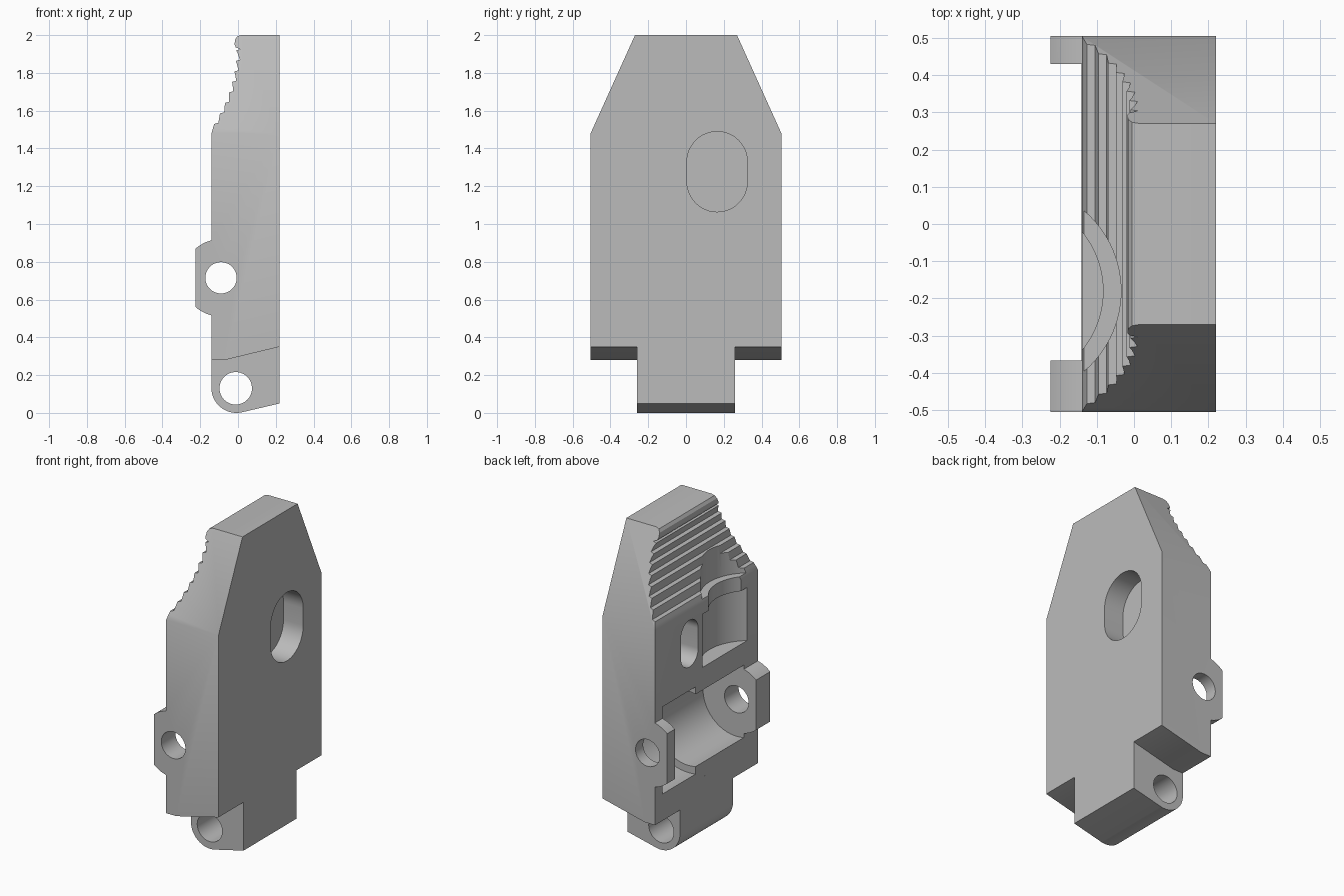
import bpy, bmesh
from math import cos, sin, pi, radians

if "Cube" in bpy.data.objects:
    bpy.data.objects.remove(bpy.data.objects["Cube"], do_unlink=True)

grey = bpy.data.materials.new("plain grey")
grey.use_nodes = True
colour = (0.5, 0.5, 0.5, 1)
grey.diffuse_color = colour
grey.node_tree.nodes["Principled BSDF"].inputs["Base Color"].default_value = colour


def arc(cx, cy, r, start, end, steps):
    """Points on an arc, angles in degrees."""
    angles = [radians(start + (end - start) * i / steps) for i in range(steps + 1)]
    return [(cx + r * cos(a), cy + r * sin(a)) for a in angles]


def circle(cx, cy, r, steps=64):
    return arc(cx, cy, r, 0, 360, steps)[:-1]


def slot(cy, cz, width, height):
    r = width / 2
    h = height / 2 - r
    return arc(cy, cz + h, r, 0, 180, 24) + arc(cy, cz - h, r, 180, 360, 24)


def prism(name, points, axis, lo, hi):
    """Extrude a flat outline along one axis."""
    place = {"x": lambda a, b, d: (d, a, b),
             "y": lambda a, b, d: (a, d, b),
             "z": lambda a, b, d: (a, b, d)}[axis]
    bm = bmesh.new()
    low = [bm.verts.new(place(a, b, lo)) for a, b in points]
    high = [bm.verts.new(place(a, b, hi)) for a, b in points]
    bm.faces.new(low)
    bm.faces.new(high)
    n = len(points)
    for i in range(n):
        j = (i + 1) % n
        bm.faces.new((low[i], low[j], high[j], high[i]))
    bmesh.ops.recalc_face_normals(bm, faces=bm.faces)
    mesh = bpy.data.meshes.new(name)
    bm.to_mesh(mesh)
    bm.free()
    mesh.materials.append(grey)
    obj = bpy.data.objects.new(name, mesh)
    bpy.context.collection.objects.link(obj)
    return obj


# Side profile: flat back, rounded top lip
profile = [(0.22, 0.05), (0.22, 2.0), (0.015, 2.0), (-0.005, 1.993),
           (-0.016, 1.975), (-0.018, 1.95), (-0.012, 1.935)]

# Grip teeth down the concave top
z_low, z_top, teeth = 1.48, 1.925, 8


def grip(z):
    t = (z - z_low) / (z_top - z_low)
    return -0.14 + 0.152 * (1 - (1 - t) ** 2)


step = (z_top - z_low) / teeth
for i in reversed(range(teeth)):
    z0 = z_low + i * step
    z1, zm = z0 + step, z0 + step * 0.55
    profile += [(grip(z1), z1), (grip(z1) - 0.022, z1 - 0.006),
                (grip(zm) - 0.012, zm)]
profile.append((-0.14, z_low))

# Pivot lug bump and rounded foot
profile += arc(-0.09, 0.715, 0.205, 104, 131, 6)
profile += arc(-0.09, 0.715, 0.205, 229, 256, 6)
profile += arc(-0.008, 0.133, 0.133, 180, 283, 20)
body = prism("grip_plate_body", profile, "y", -0.505, 0.505)

cutters = []


def cut(name, points, axis, lo, hi):
    obj = prism(name, points, axis, lo, hi)
    obj.hide_render = True
    cutters.append(obj)


def box(a0, a1, b0, b1):
    return [(a0, b0), (a1, b0), (a1, b1), (a0, b1)]


# Sloped shoulders and side cutaways above the foot
for s in (-1, 1):
    cut("shoulder_cutter", [(s * 0.223, 2.104), (s * 0.552, 1.376),
                            (s * 0.7, 1.376), (s * 0.7, 2.104)], "x", -0.5, 0.5)
    lo, hi = sorted((s * 0.26, s * 0.7))
    cut("foot_side_cutter", [(-0.4, 0.28), (-0.07, 0.28), (0.22, 0.35),
                             (0.4, 0.393), (0.4, -0.2), (-0.4, -0.2)], "y", lo, hi)

# Gap between the lugs, with stepped round cavity behind
cut("lug_gap_cutter", box(-0.4, -0.14, 0.4, 1.05), "y", -0.367, 0.43)
cut("wide_cavity_cutter", circle(-0.09, 0.715, 0.275), "y", 0.105, 0.43)
cut("narrow_cavity_cutter", circle(-0.09, 0.715, 0.23), "y", -0.367, 0.2)

# Pivot holes
cut("lug_hole_cutter", circle(-0.09, 0.715, 0.083, 48), "y", -0.8, 0.8)
cut("foot_hole_cutter", circle(-0.012, 0.13, 0.086, 48), "y", -0.8, 0.8)

# Blind slots on both faces
cut("large_slot_cutter", slot(0.165, 1.277, 0.32, 0.425), "x", 0.085, 0.5)
cut("small_slot_cutter", slot(0.165, 1.277, 0.17, 0.29), "x", -0.5, 0.0)

# Upright round pocket with a collar
cut("pocket_cutter", circle(-0.318, -0.18, 0.283, 96), "z", 1.08, 1.41)
cut("collar_cutter", circle(-0.333, -0.18, 0.25, 96), "z", 1.35, 1.55)
cut("upper_pocket_cutter", circle(-0.318, -0.18, 0.283, 96), "z", 1.5, 2.2)

bpy.ops.object.select_all(action="DESELECT")
bpy.context.view_layer.objects.active = body
body.select_set(True)
for cutter in cutters:
    mod = body.modifiers.new(cutter.name, "BOOLEAN")
    mod.operation = "DIFFERENCE"
    mod.solver = "EXACT"
    mod.object = cutter
    bpy.ops.object.modifier_apply(modifier=mod.name)
    bpy.data.objects.remove(cutter, do_unlink=True)

bpy.ops.object.shade_smooth_by_angle(angle=radians(25))
